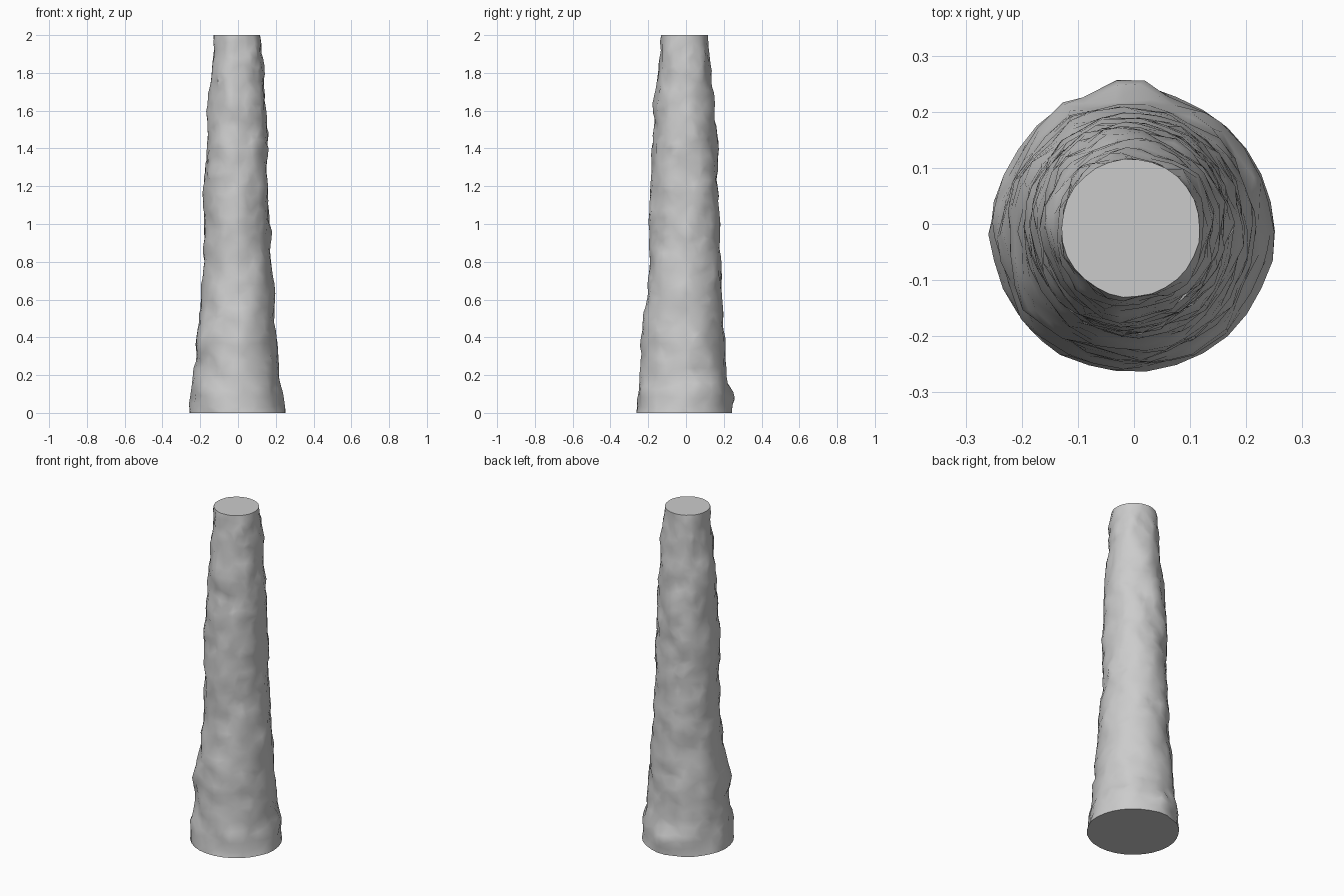
import bpy, bmesh, math, random
from mathutils import Vector, noise

if "Cube" in bpy.data.objects:
    bpy.data.objects.remove(bpy.data.objects["Cube"])

random.seed(4)
SIDES, RINGS = 30, 50

# Trunk profile: (height, x min, x max, y min, y max)
PROFILE = [
    (0.0, -.255, .25, -.264, .238), (0.1, -.247, .24, -.26, .238),
    (0.2, -.235, .222, -.242, .218), (0.4, -.222, .205, -.232, .207),
    (0.6, -.203, .192, -.213, .198), (0.8, -.187, .18, -.195, .186),
    (1.0, -.184, .17, -.19, .181), (1.2, -.183, .164, -.188, .178),
    (1.4, -.174, .16, -.18, .168), (1.6, -.163, .15, -.17, .155),
    (1.8, -.144, .138, -.152, .139), (2.0, -.13, .118, -.13, .116)]

# Knots: (angle in degrees, height, angular width, height width, outward push)
KNOTS = [
    (90, .07, 9, .07, .025), (-7, .05, 8, .06, .012),
    (125, .06, 8, .08, .014), (212, .38, 8, .09, .022),
    (180, 1.71, 12, .05, .012), (245, .43, 5, .15, .012),
    (50, 1.93, 10, .05, .008), (0, .95, 10, .05, .010)]


def section(z):
    for a, b in zip(PROFILE, PROFILE[1:]):
        if z <= b[0] + 1e-6:
            t = (z - a[0]) / (b[0] - a[0])
            return [p + (q - p) * t for p, q in zip(a[1:], b[1:])]


def bark_point(ang, z, rough):
    x0, x1, y0, y1 = section(z)
    c, s = math.cos(ang), math.sin(ang)
    r = noise.noise(Vector((c * 1.7, s * 1.7, z * 6))) * .012
    r += noise.noise(Vector((c * 3.6 + 9, s * 3.6, z * 13))) * .011
    r += random.uniform(-.003, .003) - .003
    r *= rough
    for deg, kz, wa, wz, push in KNOTS:
        d = (math.degrees(ang) - deg + 180) % 360 - 180
        r += push * math.exp(-(d / wa) ** 2 - ((z - kz) / wz) ** 2)
    return Vector(((x0 + x1) / 2 + c * ((x1 - x0) / 2 + r),
                   (y0 + y1) / 2 + s * ((y1 - y0) / 2 + r), z))


# Trunk: jittered rings pushed in and out like rough bark
bm = bmesh.new()
rings = []
for i in range(RINGS + 1):
    end = i in (0, RINGS)
    ring = []
    for j in range(SIDES):
        ang = 2 * math.pi * (j + (0 if end else random.uniform(-.3, .3))) / SIDES
        z = 2 * i / RINGS + (0 if end else random.uniform(-.013, .013))
        ring.append(bm.verts.new(bark_point(ang, z, .15 if end else 1)))
    rings.append(ring)
for lo, hi in zip(rings, rings[1:]):
    for j in range(SIDES):
        k = (j + 1) % SIDES
        bm.faces.new((lo[j], lo[k], hi[k], hi[j]))

# Flat sawn ends
bm.faces.new(rings[0][::-1])
bm.faces.new(rings[-1])
bmesh.ops.triangulate(bm, faces=[f for f in bm.faces if len(f.verts) == 4])
bmesh.ops.recalc_face_normals(bm, faces=bm.faces[:])

mesh = bpy.data.meshes.new("tree_trunk")
bm.to_mesh(mesh)
bm.free()
trunk = bpy.data.objects.new("tree_trunk", mesh)
bpy.context.collection.objects.link(trunk)
bpy.context.view_layer.objects.active = trunk
trunk.select_set(True)
bpy.ops.object.shade_smooth_by_angle(angle=math.radians(40))
